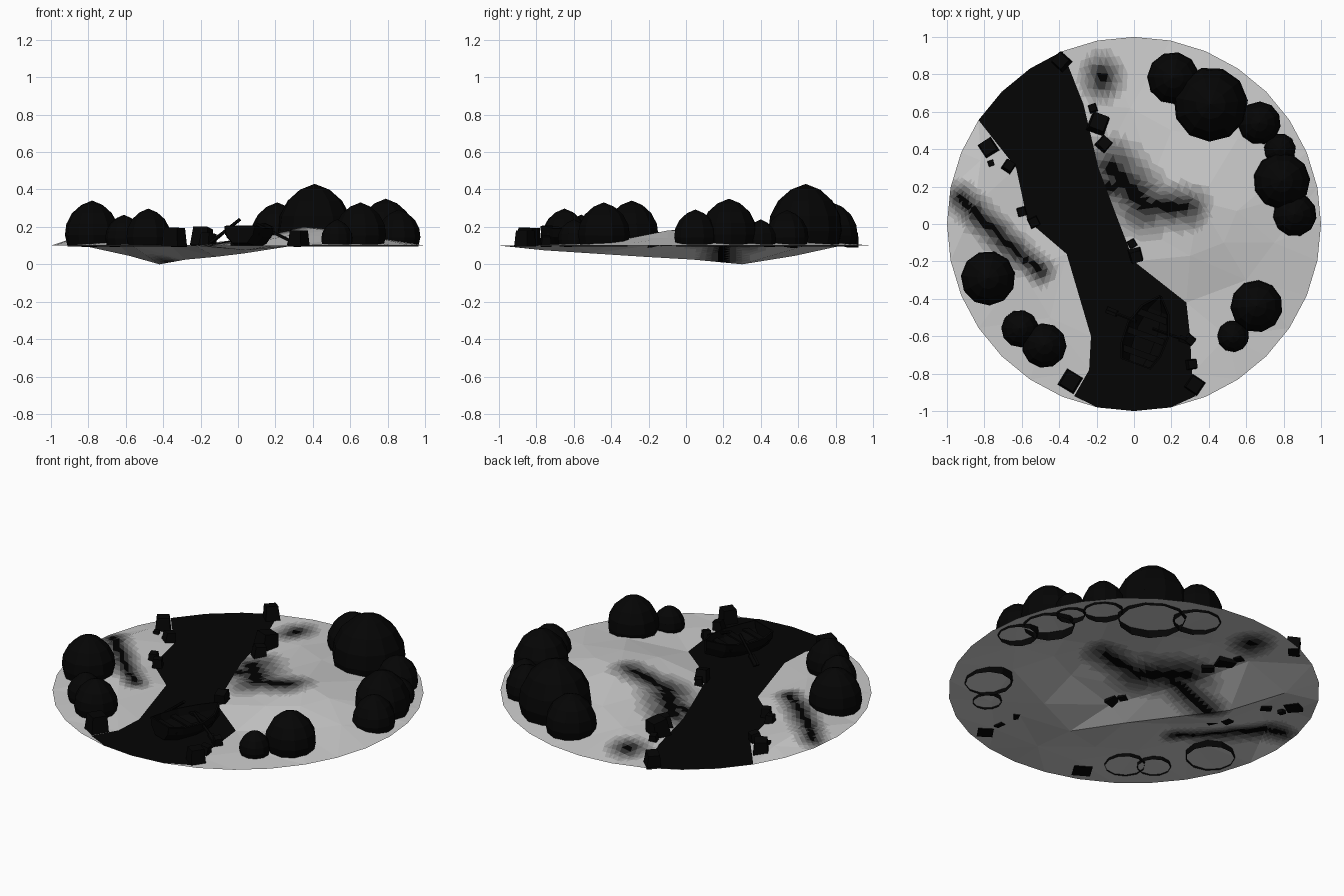
import bpy, bmesh, math, random
from mathutils import Vector, Matrix
from mathutils.geometry import delaunay_2d_cdt, intersect_point_line

if "Cube" in bpy.data.objects:
    bpy.data.objects.remove(bpy.data.objects["Cube"])

random.seed(4)


def material(name, v):
    m = bpy.data.materials.new(name)
    m.diffuse_color = (v, v, v, 1)
    m.use_nodes = True
    m.node_tree.nodes["Principled BSDF"].inputs["Base Color"].default_value = m.diffuse_color
    return m


DARK = material("dark", 0.0015)


def add(name, bm, *mats):
    me = bpy.data.meshes.new(name)
    bm.to_mesh(me)
    bm.free()
    ob = bpy.data.objects.new(name, me)
    bpy.context.collection.objects.link(ob)
    for m in mats or (DARK,):
        me.materials.append(m)
    return ob


# Shared outlines: rim of the disc and the two river banks
N, LEVEL = 32, 0.1
rim = [(math.cos(math.tau * i / N), math.sin(math.tau * i / N)) for i in range(N)]
left_bank = [(-.63, .3), (-.57, .02), (-.36, -.16), (-.23, -.6), (-.24, -.78)]
right_bank = [(.31, -.8), (.3, -.6), (.28, -.42), (0, -.2), (-.1, .06), (-.19, .3), (-.27, .64)]
river = left_bank + [(-.32, -.92)] + rim[23:26] + [(.33, -.92)] + right_bank + rim[10:14]

# Ground: thin terrain sheet with a sunken river bed and low hills
bed = [(-.58, .58, .045), (-.42, .3, 0), (-.28, .04, .025), (-.12, -.22, .04),
       (.03, -.5, .058), (.04, -.76, .075)]
hills = [(.3, -.17, .16), (.48, -.1, .18), (.35, .12, .2), (.55, .07, .18), (.1, .25, .15),
         (.2, .5, .15), (-.02, .62, .13), (.55, .45, .14), (.75, -.1, .14), (.6, -.3, .14),
         (.5, -.6, .11), (-.85, .1, .15), (-.6, -.25, .13), (-.82, .34, .125), (-.45, -.5, .115)]
pts = [(x, y, LEVEL) for x, y in rim + left_bank + right_bank] + bed + hills


def chain(ids):
    return list(zip(ids, ids[1:]))


nl = N + len(left_bank)
edges = chain([13, *range(N, nl), 22]) + chain([26, *range(nl, nl + len(right_bank)), 10])
edges += [(i, (i + 1) % N) for i in range(N)]
co, _, faces, origin, _, _ = delaunay_2d_cdt([Vector(p[:2]) for p in pts], edges, [], 0, 1e-5)
bm = bmesh.new()
vs = [bm.verts.new((c.x, c.y, pts[o[0]][2] if o else LEVEL)) for c, o in zip(co, origin)]
for f in faces:
    bm.faces.new([vs[i] for i in f])
bmesh.ops.subdivide_edges(bm, edges=bm.edges, cuts=7, use_grid_fill=True)

# Dark earth patches fading into the pale ground (start, end, reach)
patches = [((-.12, .3), (.06, .1), .27), ((.06, .1), (.28, .09), .2), ((-.17, .77), (-.17, .8), .19),
           ((-.93, .14), (-.62, -.16), .15), ((-.62, -.16), (-.5, -.25), .13),
           ((-.35, .2), (-.1, .2), .2)]
SHADES = 10


def shade(p):
    t = 1.0
    for a, b, reach in patches:
        a, b, q = Vector((*a, 0)), Vector((*b, 0)), Vector((p.x, p.y, 0))
        k = min(1, max(0, (q - a).dot(b - a) / (b - a).length_squared))
        t = min(t, (q - a.lerp(b, k)).length / reach)
    return min(SHADES - 1, int(t * SHADES))


for f in bm.faces:
    f.material_index = shade(f.calc_center_median())
add("ground", bm, *[material("earth", .8 * (i / (SHADES - 1)) ** 1.4) for i in range(SHADES)])

# Water: flat sheet just above the edges of the banks
bm = bmesh.new()
f = bm.faces.new([bm.verts.new((x, y, LEVEL + .002)) for x, y in river])
f.normal_update()
if f.normal.z < 0:
    f.normal_flip()
bmesh.ops.triangulate(bm, faces=[f])
add("water", bm)


# Bushes: low-poly domes, open underneath
def bush(x, y, r):
    n, prof = 11, [(.9, 0), (1, .42), (.95, .82), (.74, 1.22), (.4, 1.52)]
    bm = bmesh.new()
    turn = random.random()
    rings = [[bm.verts.new((x + r * k * math.cos(math.tau * i / n + turn),
                            y + r * k * math.sin(math.tau * i / n + turn),
                            LEVEL - .005 + r * h)) for i in range(n)] for k, h in prof]
    for a, b in zip(rings, rings[1:]):
        for i in range(n):
            j = (i + 1) % n
            bm.faces.new((a[i], a[j], b[j], b[i]))
    top = bm.verts.new((x, y, LEVEL + 1.65 * r))
    for i in range(n):
        bm.faces.new((rings[-1][i], rings[-1][(i + 1) % n], top))
    add("bush", bm)


for b in [(.21, .78, .14), (.41, .64, .2), (.67, .54, .115), (.78, .4, .085), (.79, .23, .152),
          (.86, .05, .117), (.655, -.44, .14), (.53, -.6, .085), (-.78, -.29, .146),
          (-.61, -.56, .1), (-.48, -.65, .12)]:
    bush(*b)


# Rocks: tilted, tapered blocks along the banks
def rock(x, y, s):
    bm = bmesh.new()
    bmesh.ops.create_cube(bm, size=s)
    for v in bm.verts:
        if v.co.z > 0:
            v.co.x *= .8
            v.co.y *= .85
    rot = Matrix.Rotation(random.uniform(0, 3), 4, 'Z') @ Matrix.Rotation(random.uniform(-.25, .25), 4, 'X')
    bm.transform(Matrix.Translation((x, y, LEVEL + s * .45)) @ rot)
    add("rock", bm)


for r in [(-.39, .87, .08), (-.22, .62, .045), (-.19, .54, .1), (-.16, .43, .07), (-.78, .41, .085),
          (-.765, .325, .035), (-.67, .31, .06), (-.6, .065, .05), (-.535, .01, .055),
          (-.01, -.105, .045), (.01, -.17, .07), (-.34, -.84, .1), (.3, -.62, .05),
          (.31, -.75, .055), (.325, -.86, .085)]:
    rock(*r)

# Boat hull: lofted sections (position along length, half width, keel, gunwale)
PLACE = Matrix.Translation((.07, -.58, LEVEL)) @ Matrix.Rotation(math.radians(70), 4, 'Z')
bm = bmesh.new()
rows = []
for x, w, k, g in [(-.18, .085, .015, .105), (-.1, .115, 0, .092), (.02, .12, 0, .09),
                   (.13, .08, .01, .1), (.21, .008, .04, .12)]:
    rows.append([bm.verts.new(p) for p in ((x, w, g), (x, w * .9, (g + k) / 2), (x, w * .5, k),
                                           (x, -w * .5, k), (x, -w * .9, (g + k) / 2), (x, -w, g))])
for a, b in zip(rows, rows[1:]):
    for i in range(5):
        bm.faces.new((a[i], a[i + 1], b[i + 1], b[i]))
bm.faces.new(rows[0])
bmesh.ops.recalc_face_normals(bm, faces=bm.faces)
hull = add("boat_hull", bm)
hull.matrix_world = PLACE
hull.modifiers.new("thickness", 'SOLIDIFY').thickness = .01

# Boat seats
for x, w in ((-.12, .195), (-.02, .215), (.09, .18)):
    bm = bmesh.new()
    bmesh.ops.create_cube(bm, size=1, matrix=Matrix.Translation((x, 0, .062))
                          @ Matrix.Diagonal((.035, w, .01, 1)))
    add("boat_seat", bm).matrix_world = PLACE


# Oars: thin shaft with a flat blade at the outer end
def oar(inner, outer):
    a, b = Vector(inner), Vector(outer)
    d = b - a
    bm = bmesh.new()
    bmesh.ops.create_cone(bm, cap_ends=True, segments=6, radius1=.009, radius2=.009, depth=d.length,
                          matrix=Matrix.Translation((0, 0, d.length / 2)))
    bmesh.ops.create_cube(bm, size=1, matrix=Matrix.Translation((0, 0, d.length - .03))
                          @ Matrix.Diagonal((.035, .012, .07, 1)))
    ob = add("oar", bm)
    ob.matrix_world = Matrix.Translation(a) @ d.to_track_quat('Z', 'Y').to_matrix().to_4x4()


oar((.01, -.52, .24), (-.14, -.46, .12))
oar((.1, -.56, .215), (.3, -.63, .115))
